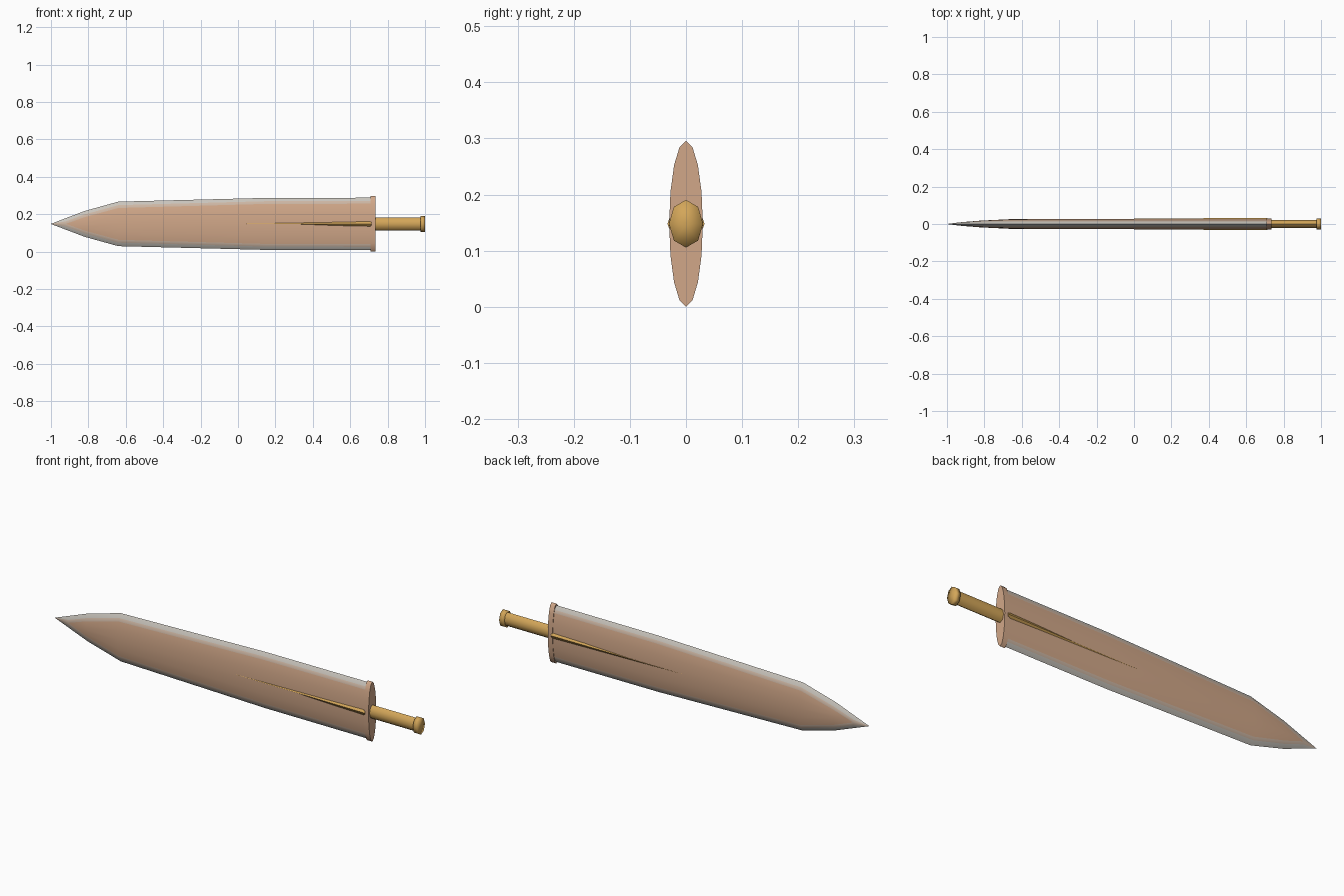
import bpy, bmesh
from math import cos, sin, pi, sqrt

cube = bpy.data.objects.get("Cube")
if cube:
    bpy.data.objects.remove(cube)

MID = 0.148  # height of the long axis


def material(name, rgb):
    m = bpy.data.materials.new(name)
    m.use_nodes = True
    colour = (*rgb, 1)
    m.diffuse_color = colour
    m.node_tree.nodes["Principled BSDF"].inputs["Base Color"].default_value = colour
    return m


copper = material("copper", (0.64, 0.39, 0.25))
gold = material("gold", (0.65, 0.38, 0.10))
steel = material("steel", (0.58, 0.55, 0.50))
blend = material("worn copper", (0.61, 0.47, 0.37))


def loft(name, rings, mats, rule=lambda c: 0, angle=None):
    """Skin a list of equal rings running along x, with closed ends."""
    bm = bmesh.new()
    loops = [[bm.verts.new(p) for p in ring] for ring in rings]
    n = len(loops[0])
    for a, b in zip(loops, loops[1:]):
        for c in range(n):
            d = (c + 1) % n
            bm.faces.new((a[c], a[d], b[d], b[c])).material_index = rule(c)
    bm.faces.new(loops[0])
    bm.faces.new(loops[-1])
    bmesh.ops.remove_doubles(bm, verts=bm.verts, dist=0.00005)
    bmesh.ops.dissolve_degenerate(bm, edges=bm.edges, dist=0.00005)
    bmesh.ops.recalc_face_normals(bm, faces=bm.faces)
    mesh = bpy.data.meshes.new(name)
    bm.to_mesh(mesh)
    bm.free()
    for m in mats:
        mesh.materials.append(m)
    obj = bpy.data.objects.new(name, mesh)
    bpy.context.collection.objects.link(obj)
    bpy.ops.object.select_all(action="DESELECT")
    obj.select_set(True)
    bpy.context.view_layer.objects.active = obj
    if angle is None:
        bpy.ops.object.shade_smooth()
    else:
        bpy.ops.object.shade_smooth_by_angle(angle=angle)
    return obj


def ellipse(x, y, z, n):
    return [(x, y * sin(2 * pi * i / n), MID + z * cos(2 * pi * i / n)) for i in range(n)]


def blade_ring(x, h, t, band):
    """Lens section: steel band at each edge, copper body."""
    inner = h - band
    heights = [h, h - 0.55 * band, inner, 0.55 * inner, 0]
    quarter = [(t * sqrt(max(0, 1 - (z / h) ** 2)), z) for z in heights]
    half = quarter + [(y, -z) for y, z in quarter[-2::-1]]
    full = half + [(-y, z) for y, z in half[-2:0:-1]]
    return [(x, y, MID + z) for y, z in full]


# Blade: pointed tip, slight flare toward the guard
stations = [(-1, 0.0005, 0.0005, 0.0005), (-0.92, 0.031, 0.010, 0.031),
            (-0.82, 0.069, 0.018, 0.033), (-0.64, 0.119, 0.027, 0.034),
            (0.15, 0.139, 0.028, 0.032), (0.715, 0.140, 0.028, 0.032)]
loft("blade", [blade_ring(*s) for s in stations], [steel, blend, copper],
     lambda c: min(c % 8, 7 - c % 8, 2), angle=0.9)

# Oval guard plate
loft("guard", [ellipse(x, 0.03, MID, 16) for x in (0.708, 0.734)], [copper], angle=0.7)

# Long tapered rib lying along the middle of both blade faces
loft("rib", [ellipse(0, 0.0283, 0.0005, 12), ellipse(0.715, 0.033, 0.025, 12)],
     [gold], angle=0.9)

# Grip and pommel
loft("grip", [ellipse(x, 0.022, 0.034, 8) for x in (0.73, 0.98)], [gold], angle=0.9)
loft("pommel", [ellipse(x, 0.0305 * s, 0.0425 * s, 8)
                for x, s in ((0.976, 0.02), (0.976, 1), (1, 1), (1, 0.02))], [gold])
